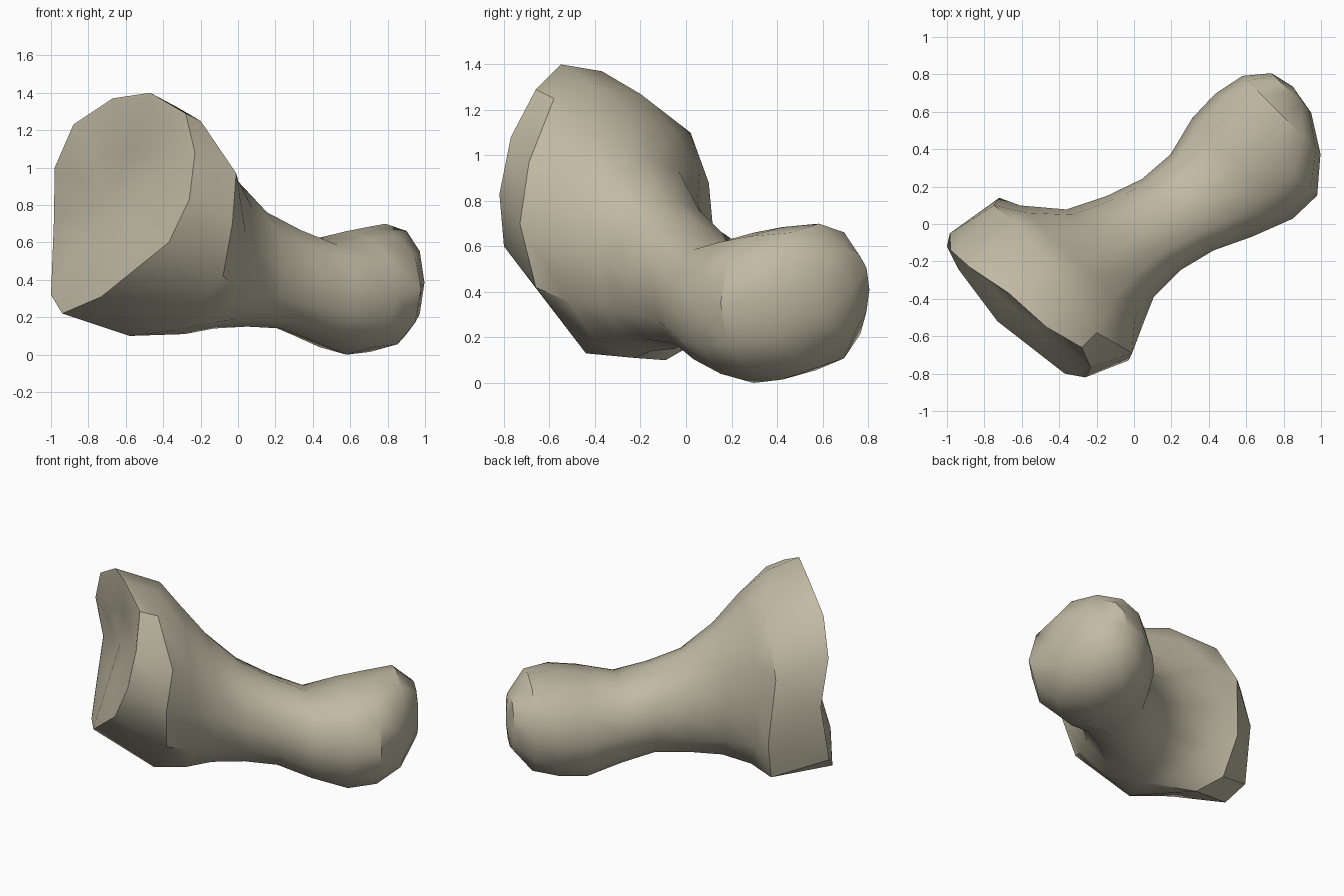
import bpy
import bmesh
import math
from mathutils import Vector

default_cube = bpy.data.objects.get("Cube")
if default_cube:
    bpy.data.objects.remove(default_cube, do_unlink=True)

# Single bone colour
bone_colour = (0.53, 0.49, 0.37, 1.0)
material = bpy.data.materials.new("pale bone")
material.use_nodes = True
material.diffuse_color = bone_colour
shader = next(n for n in material.node_tree.nodes if n.type == "BSDF_PRINCIPLED")
shader.inputs["Base Color"].default_value = bone_colour
shader.inputs["Roughness"].default_value = 0.8

SIDES = 12
ROOT_HALF = math.sqrt(0.5)


def bone_space(along, across, height):
    """Convert position along and across the diagonal bone axis to x, y, z."""
    return Vector(((along + across) * ROOT_HALF, (along - across) * ROOT_HALF, height))


def fuller(value):
    """Push a sine or cosine outward for a slightly boxy oval."""
    return math.copysign(abs(value) ** 0.9, value)


def oval(along, across, half_width, height, half_height):
    """Upright oval cross-section, starting on the outer side and going over the top."""
    angles = [math.pi * (1 - 2 * i / SIDES) for i in range(SIDES)]
    return [bone_space(along, across + half_width * fuller(math.cos(a)),
                       height + half_height * fuller(math.sin(a))) for a in angles]


def bridge(bm, ring_a, ring_b):
    for i in range(SIDES):
        j = (i + 1) % SIDES
        bm.faces.new((ring_a[i], ring_a[j], ring_b[j], ring_b[i]))


def close(bm, ring, tip):
    centre = bm.verts.new(tip)
    for i in range(SIDES):
        bm.faces.new((ring[i], ring[(i + 1) % SIDES], centre))


# Slanted, irregular outer edge of the socket
rim = [Vector(p) for p in (
    (-.98, -.14, 1.0), (-.88, -.23, 1.23), (-.67, -.37, 1.37), (-.47, -.55, 1.4),
    (-.28, -.66, 1.29), (-.23, -.77, 1.08), (-.26, -.82, .83), (-.37, -.8, .6),
    (-.73, -.52, .31), (-.94, -.24, .22), (-1, -.12, .32), (-.985, -.05, .7))]

# Shoulder behind the rim
shoulder = [Vector(p) for p in (
    (-.75, .1, .88), (-.65, .02, 1.1), (-.45, -.2, 1.27), (-.32, -.42, 1.32),
    (-.2, -.58, 1.25), (-.01, -.69, .97), (-.03, -.73, .7), (-.08, -.66, .42),
    (-.33, -.44, .13), (-.58, -.09, .1), (-.68, .05, .18), (-.72, .14, .45))]

# Shaft narrowing to the waist and swelling into the blunt head
shaft = [oval(*section) for section in (
    (-.36, -.04, .46, .64, .53),
    (-.2, .02, .33, .56, .42),
    (0, .07, .28, .475, .325),
    (.2, .13, .27, .42, .28),
    (.4, .185, .31, .345, .275),
    (.62, .2, .38, .33, .33),
    (.8, .2, .385, .35, .335),
    (.97, .145, .295, .385, .315),
    (1.09, .1, .15, .41, .18))]

# Narrow lip and the off-centre dish inside it
rim_centre = sum(rim, Vector()) / SIDES
lip = [p.lerp(rim_centre, .04) for p in rim]
dish_bottom = Vector((-.69, -.28, .83))
dish = [p.lerp(dish_bottom, .5) for p in lip]

bm = bmesh.new()
rings = [[bm.verts.new(p) for p in ring] for ring in [dish, lip, rim, shoulder] + shaft]
for ring_a, ring_b in zip(rings, rings[1:]):
    bridge(bm, ring_a, ring_b)
close(bm, rings[0], dish_bottom)
close(bm, rings[-1], bone_space(1.12, .08, .41))
bmesh.ops.recalc_face_normals(bm, faces=bm.faces)

mesh = bpy.data.meshes.new("bone")
bm.to_mesh(mesh)
bm.free()
mesh.materials.append(material)
bone = bpy.data.objects.new("bone", mesh)
bpy.context.collection.objects.link(bone)

# Smooth body with crisp lip edges
bpy.ops.object.select_all(action="DESELECT")
bone.select_set(True)
bpy.context.view_layer.objects.active = bone
bpy.ops.object.shade_smooth_by_angle(angle=math.radians(38))
